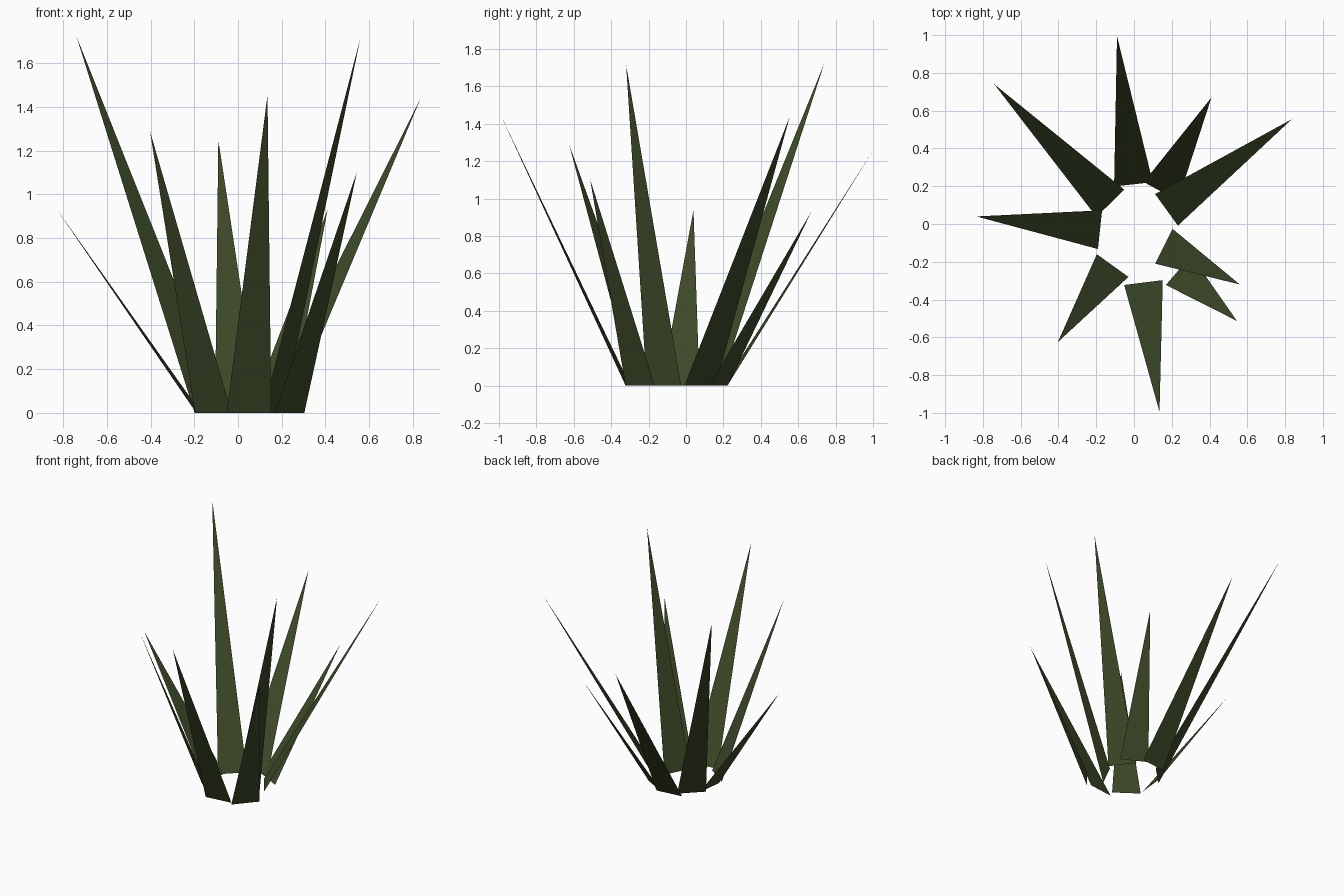
import bpy
import bmesh
from mathutils import Vector

if "Cube" in bpy.data.objects:
    bpy.data.objects.remove(bpy.data.objects["Cube"])

# Leaf colour
green = bpy.data.materials.new("dark_olive_green")
green.diffuse_color = (0.046, 0.067, 0.021, 1)
green.use_nodes = True
green.node_tree.nodes["Principled BSDF"].inputs["Base Color"].default_value = green.diffuse_color

BASE_WIDTH = 0.206

# Each blade: middle of the base (x, y) and tip (x, y, z)
BLADES = [
    ((-0.18, -0.03), (-0.835, 0.04, 0.94)),
    ((-0.125, 0.11), (-0.74, 0.74, 1.725)),
    ((-0.003, 0.21), (-0.09, 0.995, 1.25)),
    ((0.142, 0.173), (0.41, 0.67, 0.93)),
    ((0.172, 0.075), (0.836, 0.555, 1.44)),
    ((0.158, -0.118), (0.56, -0.32, 1.715)),
    ((0.236, -0.245), (0.545, -0.513, 1.105)),
    ((0.05, -0.31), (0.135, -0.995, 1.455)),
    ((-0.113, -0.22), (-0.403, -0.625, 1.29)),
]


def add_blade(name, middle, tip):
    """Flat triangular blade, its base level and square to its lean."""
    middle, tip = Vector((*middle, 0)), Vector(tip)
    lean = Vector((tip.x - middle.x, tip.y - middle.y, 0)).normalized()
    half = Vector((-lean.y, lean.x, 0)) * BASE_WIDTH / 2
    bm = bmesh.new()
    # This winding faces the upper, inner side of the rosette
    bm.faces.new([bm.verts.new(p) for p in (middle - half, tip, middle + half)])
    bm.normal_update()
    for face in bm.faces:
        if face.normal.z < 0:
            face.normal_flip()
    mesh = bpy.data.meshes.new(name)
    bm.to_mesh(mesh)
    bm.free()
    mesh.materials.append(green)
    bpy.context.collection.objects.link(bpy.data.objects.new(name, mesh))


# Ring of grass blades
for i, (middle, tip) in enumerate(BLADES, 1):
    add_blade(f"grass_blade_{i}", middle, tip)
